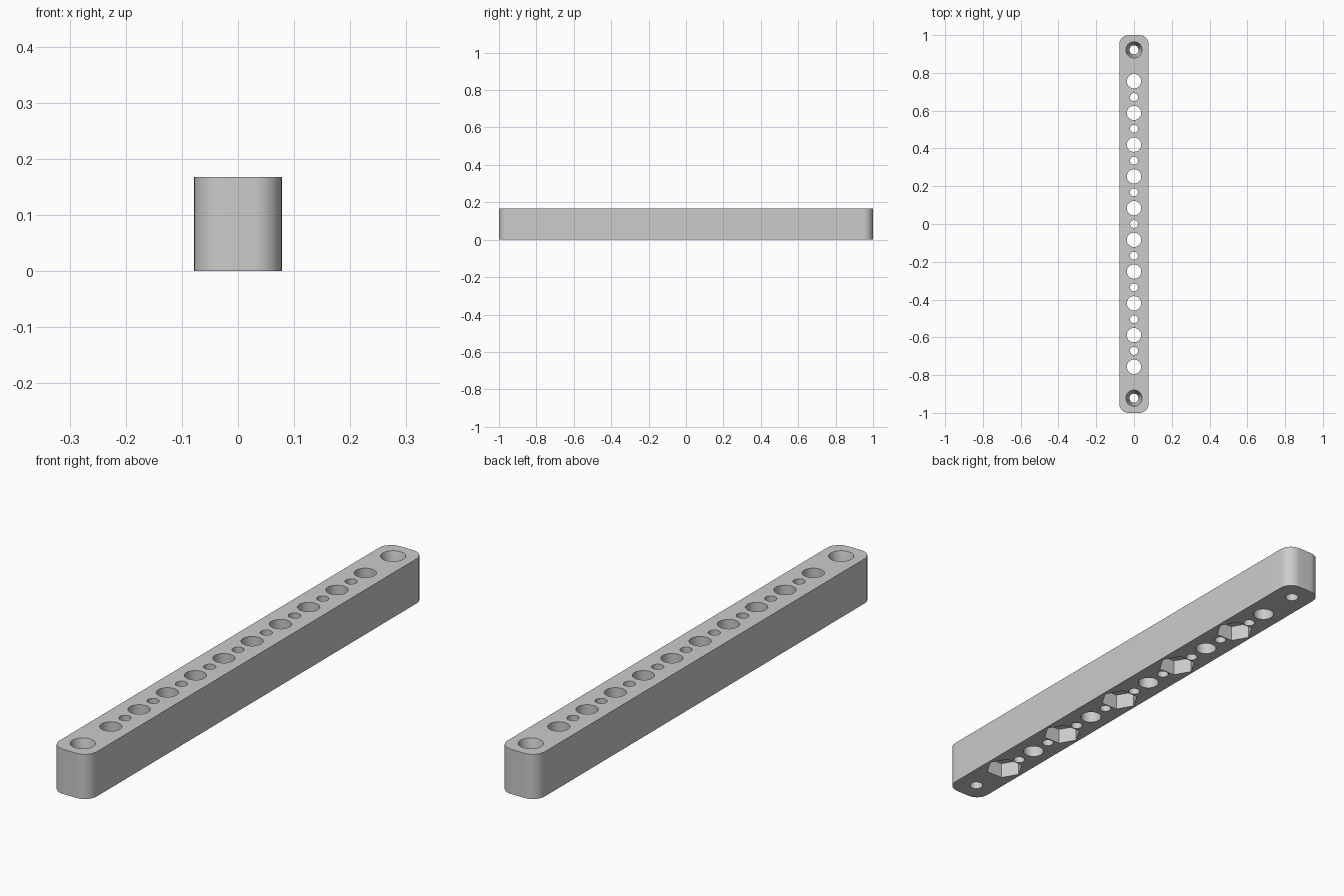
import bpy, bmesh
from math import pi, cos, sin, radians
from mathutils import Matrix, Vector

if "Cube" in bpy.data.objects:
    bpy.data.objects.remove(bpy.data.objects["Cube"])

HALF_W, HALF_L, HEIGHT, CORNER = 0.078, 1.0, 0.168, 0.05
PITCH = 0.168

grey = bpy.data.materials.new("plain_grey")
grey.use_nodes = True
colour = (0.6, 0.6, 0.6, 1)
grey.diffuse_color = colour
grey.node_tree.nodes["Principled BSDF"].inputs["Base Color"].default_value = colour


def make_object(name, bm):
    bmesh.ops.recalc_face_normals(bm, faces=bm.faces)
    mesh = bpy.data.meshes.new(name)
    bm.to_mesh(mesh)
    bm.free()
    mesh.materials.append(grey)
    obj = bpy.data.objects.new(name, mesh)
    bpy.context.collection.objects.link(obj)
    return obj


def add_plug(bm, y, rings, sides):
    """Stack of (radius, z) rings closed at both ends."""
    loops = [[bm.verts.new((r * cos(2 * pi * i / sides), y + r * sin(2 * pi * i / sides), z))
              for i in range(sides)] for r, z in rings]
    bm.faces.new(loops[0])
    bm.faces.new(loops[-1])
    for a, b in zip(loops, loops[1:]):
        for i in range(sides):
            j = (i + 1) % sides
            bm.faces.new((a[i], a[j], b[j], b[i]))


# Bar with rounded upright corners
bm = bmesh.new()
outline = []
for k, (sx, sy) in enumerate([(1, 1), (-1, 1), (-1, -1), (1, -1)]):
    for i in range(13):
        a = (k + i / 12) * pi / 2
        outline.append(bm.verts.new((sx * (HALF_W - CORNER) + CORNER * cos(a),
                                     sy * (HALF_L - CORNER) + CORNER * sin(a), 0)))
base = bm.faces.new(outline)
top = bmesh.ops.extrude_face_region(bm, geom=[base])["geom"]
bmesh.ops.translate(bm, vec=(0, 0, HEIGHT), verts=[v for v in top if isinstance(v, bmesh.types.BMVert)])
bar = make_object("drilled_bar", bm)

# Bolt holes, small holes between them, and tapered screw holes at the ends
low, high = -0.05, HEIGHT + 0.05
bolt_rows = [(i - 4.5) * PITCH for i in range(10)]
bm = bmesh.new()
for y in bolt_rows:
    add_plug(bm, y, [(0.038, low), (0.038, high)], 48)
for i in range(9):
    add_plug(bm, (i - 4) * PITCH, [(0.021, low), (0.021, high)], 32)
for y in (-0.922, 0.922):
    add_plug(bm, y, [(0.024, low), (0.024, 0.09), (0.043, HEIGHT), (0.043, high)], 48)
holes = make_object("hole_cutter", bm)

# Hexagonal nut pockets underneath every second bolt hole
bm = bmesh.new()
for y in bolt_rows[::2]:
    add_plug(bm, y, [(0.069, low), (0.069, 0.06)], 6)
pockets = make_object("nut_pocket_cutter", bm)

# Cut the bar
bpy.context.view_layer.objects.active = bar
for cutter in (holes, pockets):
    cutter.hide_render = True
    mod = bar.modifiers.new(cutter.name, "BOOLEAN")
    mod.operation = "DIFFERENCE"
    mod.solver = "EXACT"
    mod.object = cutter
    bpy.ops.object.modifier_apply(modifier=mod.name)
    bpy.data.objects.remove(cutter)

bpy.ops.object.select_all(action="DESELECT")
bar.select_set(True)
bpy.ops.object.shade_smooth_by_angle(angle=radians(30))
